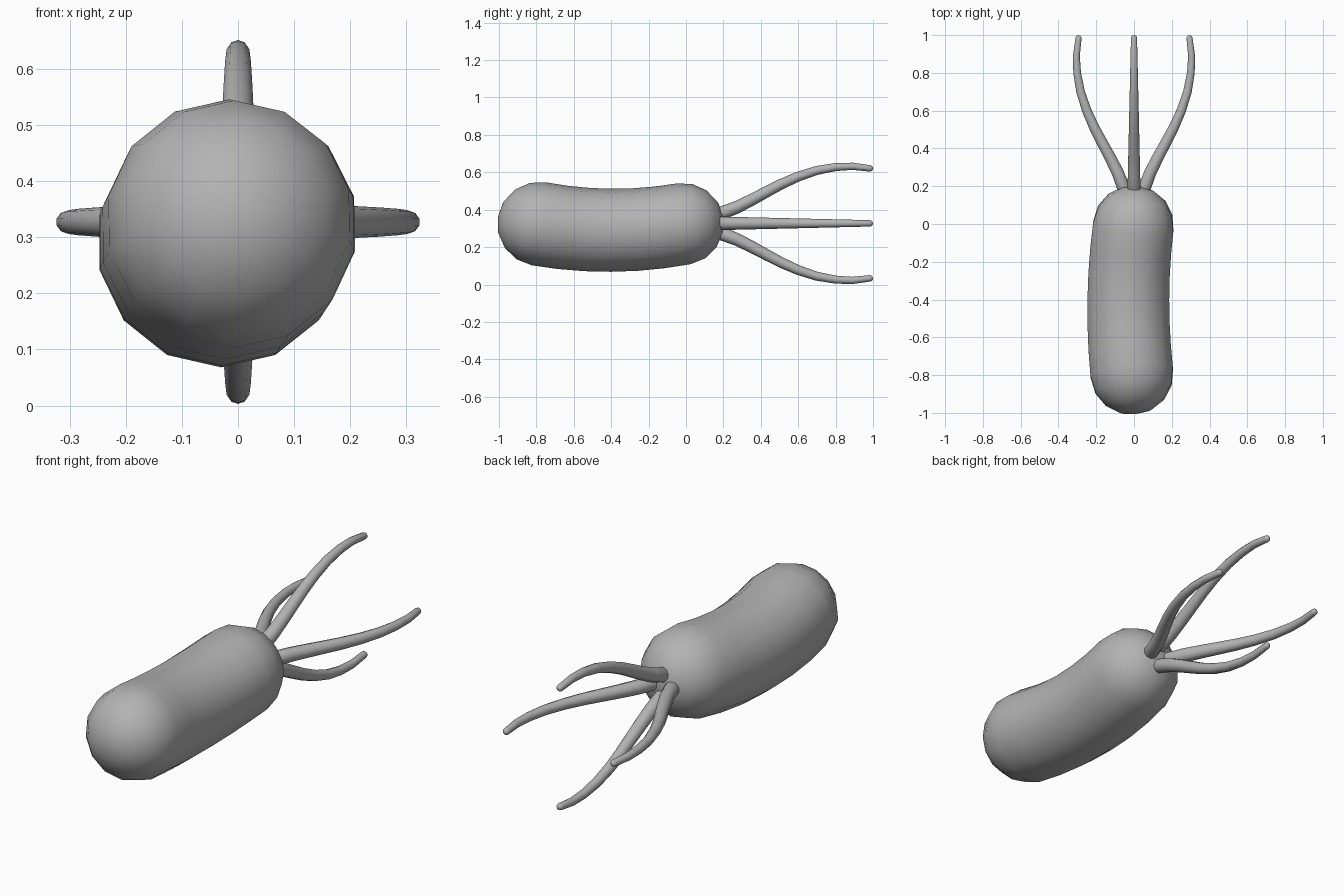
import bpy, bmesh, math
from mathutils import Vector

if "Cube" in bpy.data.objects:
    bpy.data.objects.remove(bpy.data.objects["Cube"])

grey = bpy.data.materials.new("plain grey")
grey.diffuse_color = (0.45, 0.45, 0.45, 1)
grey.use_nodes = True
grey.node_tree.nodes["Principled BSDF"].inputs["Base Color"].default_value = grey.diffuse_color


def sweep(name, points, tangents, radii, sides, cap_steps):
    """Round tube along a path, closed by a dome at each end."""
    def dome(i, sign):
        rings = []
        for k in range(1, cap_steps):
            a = math.pi / 2 * k / cap_steps
            rings.append((points[i] + sign * tangents[i] * radii[i] * math.sin(a),
                          tangents[i], radii[i] * math.cos(a)))
        return rings

    rings = dome(0, -1)[::-1] + list(zip(points, tangents, radii)) + dome(-1, 1)
    bm = bmesh.new()
    loops = []
    for p, t, r in rings:
        side = t.cross(Vector((0, 0, 1))).normalized()
        up = side.cross(t).normalized()
        loops.append([bm.verts.new(p + r * (up * math.cos(a) + side * math.sin(a)))
                      for a in (2 * math.pi * k / sides for k in range(sides))])
    for a, b in zip(loops, loops[1:]):
        for k in range(sides):
            n = (k + 1) % sides
            bm.faces.new((a[k], a[n], b[n], b[k]))
    start = bm.verts.new(points[0] - tangents[0] * radii[0])
    end = bm.verts.new(points[-1] + tangents[-1] * radii[-1])
    for k in range(sides):
        n = (k + 1) % sides
        bm.faces.new((start, loops[0][n], loops[0][k]))
        bm.faces.new((end, loops[-1][k], loops[-1][n]))
    bmesh.ops.recalc_face_normals(bm, faces=bm.faces)
    for f in bm.faces:
        f.smooth = True
    me = bpy.data.meshes.new(name)
    bm.to_mesh(me)
    bm.free()
    me.materials.append(grey)
    ob = bpy.data.objects.new(name, me)
    bpy.context.collection.objects.link(ob)
    return ob


# Body: gently bent capsule
pts, tans, rad = [], [], []
for i in range(7):
    u = -1 + i / 3
    pts.append(Vector((-0.03 + 0.022 * u * u + 0.004 * u, -0.4 + 0.385 * u,
                       0.29 + 0.034 * u * u)))
    tans.append(Vector((0.114 * u + 0.01, 1, 0.177 * u)).normalized())
    rad.append(0.222 - 0.003 * u)
sweep("body", pts, tans, rad, 14, 4)

# Tails: four tapering strands that spread out behind the body (y, spread)
path = [(0.19, 0.055), (0.27, 0.085), (0.35, 0.125), (0.43, 0.168), (0.51, 0.21),
        (0.6, 0.25), (0.7, 0.283), (0.8, 0.301), (0.89, 0.305), (0.983, 0.294)]
for name, dx, dz in (("tail_top", 0, 1), ("tail_bottom", 0, -1),
                     ("tail_left", -1, 0), ("tail_right", 1, 0)):
    pts = [Vector((dx * s, y, 0.327 + dz * s)) for y, s in path]
    last = len(pts) - 1
    tans = [(pts[min(i + 1, last)] - pts[max(i - 1, 0)]).normalized()
            for i in range(last + 1)]
    rad = [0.036 - 0.019 * (y - 0.19) / 0.793 for y, s in path]
    sweep(name, pts, tans, rad, 10, 3)
